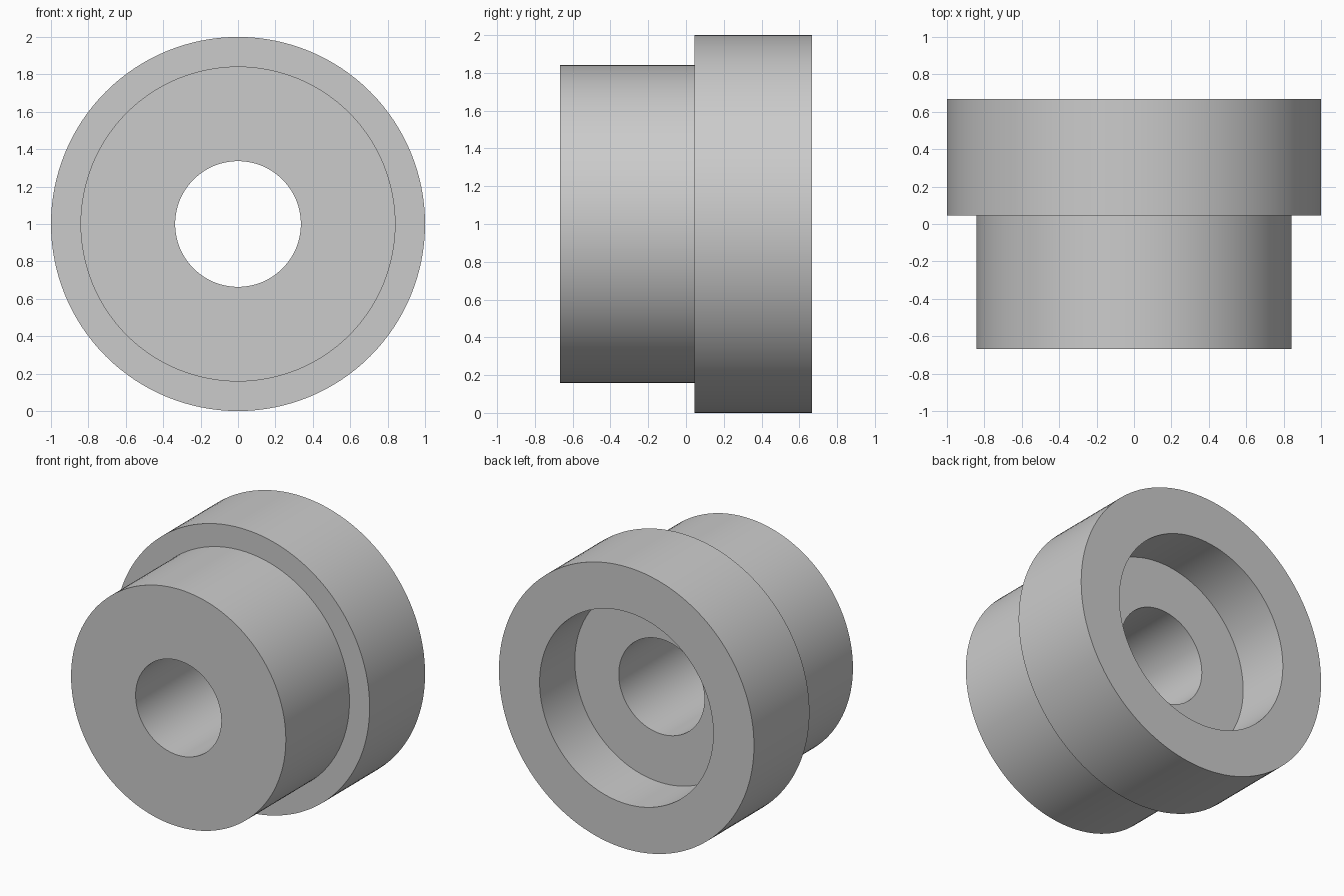
import bpy
import bmesh
import math
from mathutils import Matrix, Vector

cube = bpy.data.objects.get("Cube")
if cube:
    bpy.data.objects.remove(cube, do_unlink=True)

# Plain grey metal
GREY = (0.6, 0.6, 0.6, 1.0)
metal = bpy.data.materials.new("grey_metal")
metal.use_nodes = True
metal.diffuse_color = GREY
metal.node_tree.nodes["Principled BSDF"].inputs["Base Color"].default_value = GREY

SEGMENTS = 128
HALF_LENGTH = 0.667
SHOULDER_Y = 0.046
RECESS_Y = 0.273
FLANGE_R, BODY_R, RECESS_R, BORE_R = 1.0, 0.842, 0.681, 0.336


def lathe(name, profile, center):
    """Revolve a closed (radius, y) profile about the y axis."""
    bm = bmesh.new()
    rings = []
    for radius, y in profile:
        ring = []
        for i in range(SEGMENTS):
            a = math.tau * i / SEGMENTS
            ring.append(bm.verts.new((radius * math.cos(a), y, radius * math.sin(a))))
        rings.append(ring)
    for k, ring in enumerate(rings):
        following = rings[(k + 1) % len(rings)]
        for i in range(SEGMENTS):
            j = (i + 1) % SEGMENTS
            bm.faces.new((ring[i], ring[j], following[j], following[i]))
    bmesh.ops.recalc_face_normals(bm, faces=bm.faces)
    bmesh.ops.transform(bm, matrix=Matrix.Translation(Vector(center)), verts=bm.verts)
    mesh = bpy.data.meshes.new(name)
    bm.to_mesh(mesh)
    bm.free()
    mesh.materials.append(metal)
    obj = bpy.data.objects.new(name, mesh)
    bpy.context.collection.objects.link(obj)
    return obj


# Flanged bushing: front body, wider rear flange, through bore, rear recess
bushing = lathe("flanged_bushing", [
    (BORE_R, -HALF_LENGTH),
    (BODY_R, -HALF_LENGTH),
    (BODY_R, SHOULDER_Y),
    (FLANGE_R, SHOULDER_Y),
    (FLANGE_R, HALF_LENGTH),
    (RECESS_R, HALF_LENGTH),
    (RECESS_R, RECESS_Y),
    (BORE_R, RECESS_Y),
], (0, 0, FLANGE_R))

# Smooth round walls, crisp rims
bpy.ops.object.select_all(action="DESELECT")
bushing.select_set(True)
bpy.context.view_layer.objects.active = bushing
bpy.ops.object.shade_smooth_by_angle(angle=math.radians(30))
